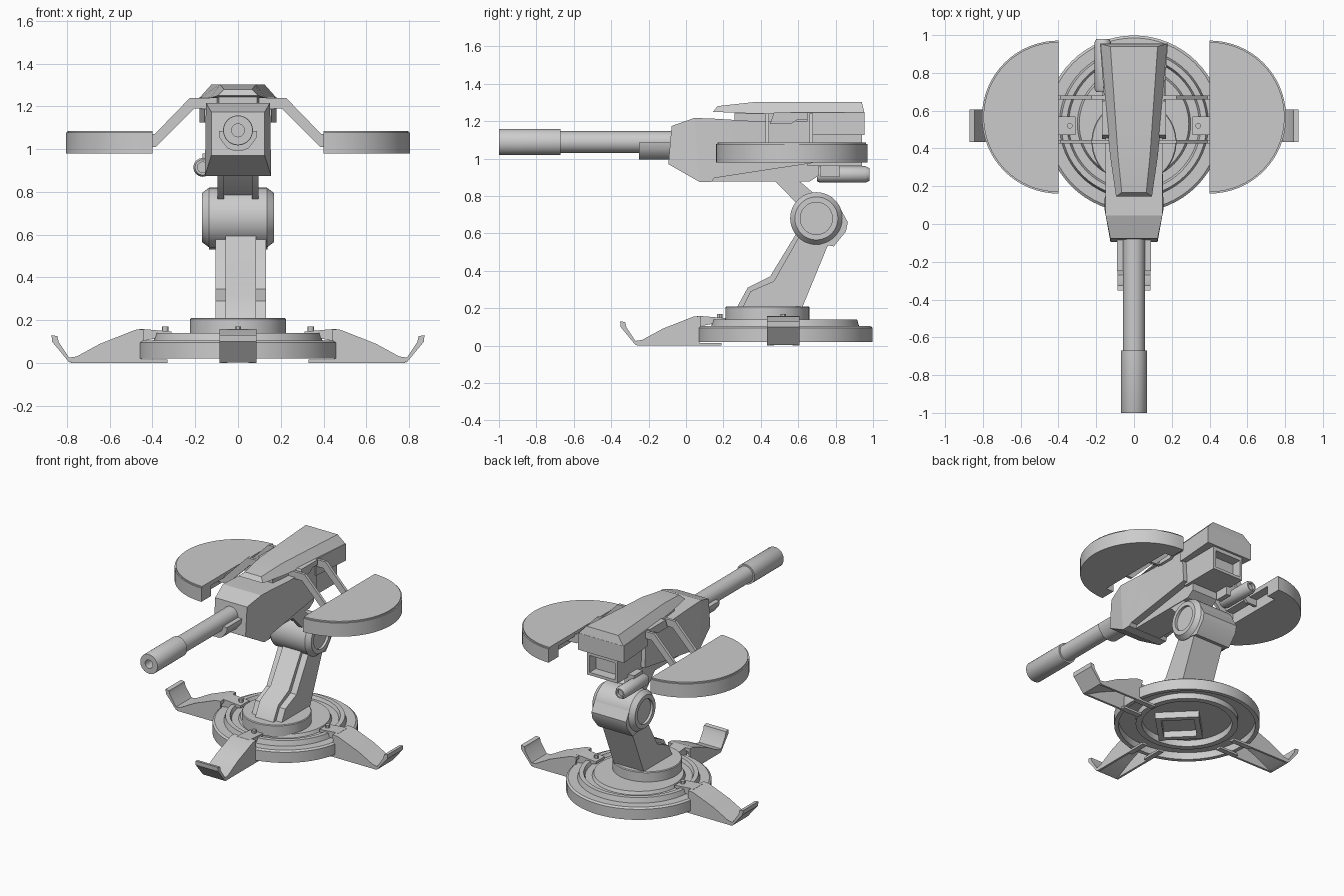
import bpy, bmesh, math
from mathutils import Matrix, Vector

if "Cube" in bpy.data.objects:
    bpy.data.objects.remove(bpy.data.objects["Cube"])


def finish(name, bm, matrix=None, angle=35):
    bmesh.ops.recalc_face_normals(bm, faces=bm.faces)
    if matrix:
        bm.transform(matrix)
    me = bpy.data.meshes.new(name)
    bm.to_mesh(me)
    bm.free()
    for p in me.polygons:
        p.use_smooth = True
    me.set_sharp_from_angle(angle=math.radians(angle))
    ob = bpy.data.objects.new(name, me)
    bpy.context.collection.objects.link(ob)
    return ob


def add_prism(bm, pts, axis, a, b):
    """Extrude a 2D outline along an axis (outline uses the other two axes in order)."""
    def place(p, t):
        c = list(p)
        c.insert("xyz".index(axis), t)
        return bm.verts.new(c)
    lo, hi = [place(p, a) for p in pts], [place(p, b) for p in pts]
    n = len(pts)
    bm.faces.new(lo)
    bm.faces.new(hi)
    for i in range(n):
        bm.faces.new((lo[i], lo[(i + 1) % n], hi[(i + 1) % n], hi[i]))


def prism(name, axis, parts, matrix=None):
    bm = bmesh.new()
    for pts, a, b in parts:
        add_prism(bm, pts, axis, a, b)
    return finish(name, bm, matrix)


def box(name, x, y, z):
    return prism(name, "x", [([(y[0], z[0]), (y[1], z[0]), (y[1], z[1]), (y[0], z[1])], *x)])


def hull(name, sections):
    """Four-cornered loft; section = bottom (y, z, half width), top (y, z, half width)."""
    bm = bmesh.new()
    rings = []
    for (yb, zb, wb), (yt, zt, wt) in sections:
        rings.append([bm.verts.new(c) for c in
                      ((-wb, yb, zb), (wb, yb, zb), (wt, yt, zt), (-wt, yt, zt))])
    for r, q in zip(rings, rings[1:]):
        for i in range(4):
            j = (i + 1) % 4
            bm.faces.new((r[i], r[j], q[j], q[i]))
    bm.faces.new(rings[0])
    bm.faces.new(rings[-1])
    return finish(name, bm, angle=10)


def lathe(name, profile, loc, axis="z", segs=48, closed=False, start=0.0):
    """Revolve (radius, height) points round an axis."""
    bm = bmesh.new()
    rings = []
    for r, t in profile:
        if r == 0:
            rings.append([bm.verts.new((0, 0, t))] * segs)
        else:
            rings.append([bm.verts.new((r * math.cos(start + 2 * math.pi * k / segs),
                                        r * math.sin(start + 2 * math.pi * k / segs), t))
                          for k in range(segs)])
    pairs = list(zip(rings, rings[1:])) + ([(rings[-1], rings[0])] if closed else [])
    for a, b in pairs:
        for k in range(segs):
            j = (k + 1) % segs
            bm.faces.new(list(dict.fromkeys((a[k], a[j], b[j], b[k]))))
    rot = {"z": Matrix(), "x": Matrix.Rotation(math.pi / 2, 4, "Y"),
           "y": Matrix.Rotation(-math.pi / 2, 4, "X")}[axis]
    return finish(name, bm, Matrix.Translation(loc) @ rot, 30)


# base disc, hollow below, with stepped rings on top
lathe("base_disc", [(0, .14), (.29, .14), (.30, .118), (.345, .118), (.355, .14), (.385, .14),
                    (.395, .105), (.455, .105), (.468, .095), (.468, .02), (.44, .02), (.44, .07),
                    (.33, .07), (.33, .03), (.29, .03), (.29, .075), (0, .075)], (0, .53, 0), segs=64)
lathe("base_square_socket", [(.20, .03), (.20, .08), (.15, .08), (.15, .03)], (0, .45, 0),
      segs=4, closed=True)
lathe("turntable", [(0, .13), (.225, .13), (.225, .205), (.22, .21), (0, .21)], (0, .435, 0))

# three hooked legs, hollow underneath, built facing -y and turned into place
top = [(.44, .158), (.48, .155), (.645, .09), (.755, .03), (.79, .025), (.838, .096), (.845, .125)]
under = [(.872, .13), (.87, .10), (.79, .003), (.755, .008), (.645, .065), (.48, .13), (.44, .135)]
plate = [(-r, z) for r, z in top + under]
side = [(-r, z) for r, z in [(.44, .15), (.48, .15), (.645, .085), (.755, .025), (.785, 0), (.45, 0)]]
tab = [(-r, z) for r, z in [(.31, .13), (.31, .147), (.44, .158), (.46, .158), (.46, .10)]]
foot = [(-r, z) for r, z in [(.33, 0), (.33, .015), (.48, .015), (.48, 0)]]
for name, ang in (("front_leg", 0), ("right_leg", 90), ("left_leg", -90)):
    m = Matrix.Translation((0, .52, 0)) @ Matrix.Rotation(math.radians(ang), 4, "Z")
    prism(name, "x", [(plate, -.087, .087), (side, -.087, -.072), (side, .072, .087),
                      (tab, -.05, .05), (foot, -.087, -.05), (foot, .05, .087)], m)
    p = m @ Vector((0, -.34, .13))
    lathe(name + "_pin", [(0, 0), (.015, 0), (.015, .04), (0, .04)], p, segs=12)

# lower arm: side rails with a recessed face and a raised centre spine
rail = [(.30, .2), (.345, .29), (.47, .345), (.62, .61), (.70, .68), (.76, .54), (.62, .2)]
spine = [(.27, .2), (.33, .31), (.45, .37), (.59, .60), (.68, .66), (.64, .3), (.55, .2)]
prism("lower_arm", "x", [(rail, -.105, .131), (spine, -.058, .085)])

# elbow knuckle with rear block
lathe("elbow", [(0, -.15), (.086, -.15), (.086, -.168), (.115, -.168), (.14, -.135), (.14, .135),
                (.115, .168), (.086, .168), (.086, .15), (0, .15)], (0, .697, .68), "x")
prism("elbow_rear_block", "x", [([(.70, .66), (.81, .76), (.865, .66), (.855, .61), (.79, .53),
                                  (.72, .545)], -.135, .137)])

# upper arm: two cheeks and a core
cheek = [(.47, .885), (.607, .745), (.66, .72), (.70, .80), (.60, .885)]
core = [(.50, .885), (.63, .76), (.70, .72), (.70, .80), (.60, .885)]
prism("upper_arm", "x", [(cheek, -.095, -.065), (cheek, .065, .095), (core, -.065, .065)])

# gun housing
hull("housing", [((-.094, .97, .125), (-.077, 1.174, .125)),
                 ((.072, .875, .155), (.045, 1.217, .15)),
                 ((.136, .875, .155), (.15, 1.213, .15)),
                 ((.152, .896, .15), (.366, 1.2, .15)),
                 ((.676, .976, .15), (.66, 1.2, .15))])
hull("belly_plate", [((.13, .876, .10), (.13, .95, .10)), ((.66, .876, .10), (.66, 1.0, .10)),
                     ((.71, .91, .10), (.71, 1.0, .10))])

# open box at the rear
prism("rear_box", "y", [
    ([(-.12, .96), (.12, .96), (.12, 1.2), (-.12, 1.2)], .65, .87),
    ([(-.12, .96), (.12, .96), (.12, .98), (-.12, .98)], .87, .94),
    ([(-.12, 1.1), (.12, 1.1), (.12, 1.14), (-.12, 1.14)], .87, .94),
    ([(-.12, .98), (-.10, .98), (-.10, 1.1), (-.12, 1.1)], .87, .94),
    ([(.10, .98), (.12, .98), (.12, 1.1), (.10, 1.1)], .87, .94)])

# top cover with neck and rear skirt
hull("top_cover", [((.145, 1.25, .095), (.168, 1.28, .065)),
                   ((.366, 1.24, .127), (.366, 1.302, .085)),
                   ((.955, 1.24, .18), (.94, 1.302, .125))])
hull("cover_neck", [((.26, 1.19, .09), (.26, 1.255, .09)), ((.67, 1.19, .11), (.67, 1.255, .11))])
hull("cover_skirt", [((.65, 1.126, .157), (.65, 1.245, .157)), ((.955, 1.126, .18), (.955, 1.245, .18))])

# barrel with muzzle sleeve and bore
lathe("barrel", [(0, .15), (.03, .15), (.03, 0), (.068, 0), (.07, .004), (.07, .33), (.058, .33),
                 (.058, .95), (0, .95)], (0, -1, 1.088), "y", 32)
# half collar cradling the barrel
prism("barrel_cradle", "y", [([(-.09, 1.085), (-.085, 1.05), (-.05, 1.005), (-.025, .995), (.025, .995),
                               (.05, 1.005), (.085, 1.05), (.09, 1.085)], -.25, -.07)])

# side canister at the rear left
lathe("side_canister", [(0, .02), (.025, .02), (.025, 0), (.036, 0), (.044, .015), (.044, .26),
                        (.034, .28), (.025, .28), (.025, .26), (0, .26)], (-.165, .70, .915), "y", 16)
box("canister_mount", (-.165, -.09), (.72, .82), (.90, .98))

# wings: half discs with a pocket in the flat side, each on two bent struts
for side_name, s in (("right", 1), ("left", -1)):
    arc = [(s * (.40 + .405 * math.cos(a)), .566 + .405 * math.sin(a))
           for a in [math.pi * (k / 32 - .5) for k in range(33)]]
    notch = [(s * .40, .86), (s * .46, .86), (s * .46, .27), (s * .40, .27)]
    rim = [(s * (.40 + .397 * math.cos(a)), .566 + .397 * math.sin(a))
           for a in [math.pi * (k / 32 - .5) for k in range(33)]]
    prism(side_name + "_wing", "z", [(arc, 1.055, 1.077), (arc + notch, .98, 1.055),
                                     (rim, 1.077, 1.086)])
    strut = [(s * x, z) for x, z in [(.09, 1.24), (.225, 1.24), (.39, 1.07), (.47, 1.07), (.47, 1.01),
                                     (.385, 1.01), (.205, 1.19), (.09, 1.19)]]
    prism(side_name + "_wing_struts", "y", [(strut, .425, .445), (strut, .66, .68)])
    prism(side_name + "_strut_bracket", "x",
          [([(.45, 1.185), (.56, 1.185), (.60, 1.21), (.65, 1.21), (.65, 1.245), (.47, 1.245)],
            s * .10, s * .17)])
